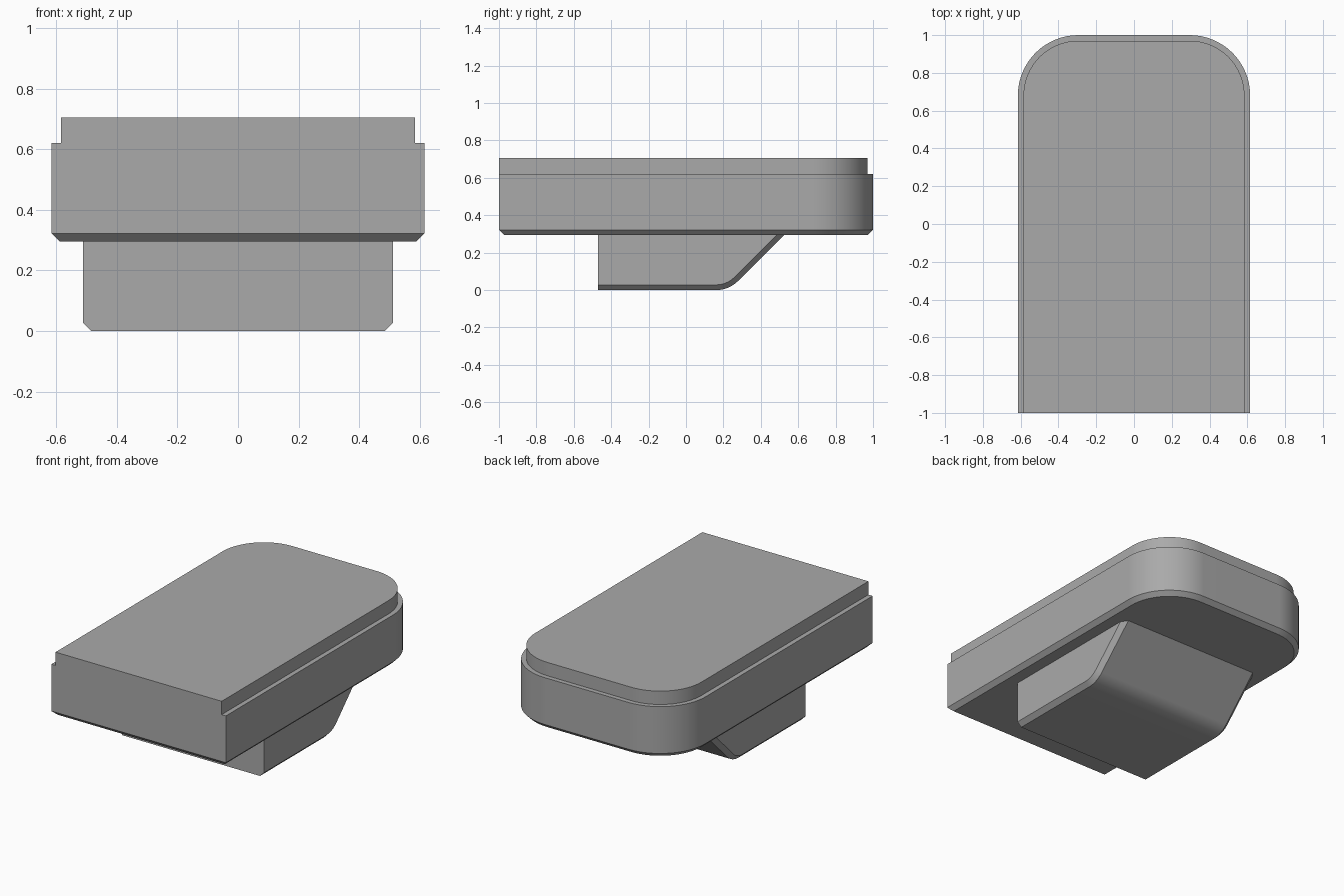
import bpy, bmesh, math

if "Cube" in bpy.data.objects:
    bpy.data.objects.remove(bpy.data.objects["Cube"], do_unlink=True)

grey = bpy.data.materials.new("plain grey")
grey.use_nodes = True
grey.diffuse_color = (0.4, 0.4, 0.4, 1)
grey.node_tree.nodes["Principled BSDF"].inputs["Base Color"].default_value = (0.4, 0.4, 0.4, 1)


def arc(cx, cy, r, start, end, steps):
    """Points along an arc, angles in degrees."""
    angles = [math.radians(start + (end - start) * i / steps) for i in range(steps + 1)]
    return [(cx + r * math.cos(a), cy + r * math.sin(a)) for a in angles]


def loft(bm, rings, skip=()):
    """Bridge closed rings of vertices, leaving out the (level, side) pairs in skip."""
    for level, (a, b) in enumerate(zip(rings, rings[1:])):
        n = len(a)
        for i in range(n):
            if (level, i) not in skip:
                j = (i + 1) % n
                bm.faces.new((a[i], a[j], b[j], b[i]))
    bm.faces.new(rings[0])
    bm.faces.new(rings[-1])


def finish(bm, name):
    bmesh.ops.recalc_face_normals(bm, faces=bm.faces)
    mesh = bpy.data.meshes.new(name)
    bm.to_mesh(mesh)
    bm.free()
    mesh.materials.append(grey)
    obj = bpy.data.objects.new(name, mesh)
    bpy.context.collection.objects.link(obj)
    bpy.ops.object.select_all(action="DESELECT")
    obj.select_set(True)
    bpy.context.view_layer.objects.active = obj
    bpy.ops.object.shade_smooth_by_angle(angle=math.radians(30))
    # Keep the large faces flat beside the rounded corners
    weighted = obj.modifiers.new("flat faces", "WEIGHTED_NORMAL")
    weighted.keep_sharp = True


# Body: rounded back corners, chamfered underside, stepped top, flush front
HALF_WIDTH, RADIUS, CHAMFER, STEP = 0.615, 0.32, 0.027, 0.03


def body_ring(bm, z, inset, front):
    w, r = HALF_WIDTH - inset, RADIUS - inset
    cx, cy = HALF_WIDTH - RADIUS, 1 - RADIUS
    outline = [(-w, front), (w, front)]
    outline += arc(cx, cy, r, 0, 90, 16) + arc(-cx, cy, r, 90, 180, 16)
    return [bm.verts.new((x, y, z)) for x, y in outline]


bm = bmesh.new()
levels = [(0.295, CHAMFER, CHAMFER - 1), (0.295 + CHAMFER, 0, -1),
          (0.62, 0, -1), (0.62, STEP, -1), (0.705, STEP, -1)]
rings = [body_ring(bm, *level) for level in levels]
loft(bm, rings, skip={(1, 0), (2, 0), (3, 0)})
upright = rings[1:]
bm.faces.new([r[0] for r in upright] + [r[1] for r in reversed(upright)])
finish(bm, "body")

# Foot: side profile with a rounded 45 degree slope, chamfered along both sides
BEND, TOP, FRONT, BEVEL = 0.165, 0.295, -0.47, 0.028
bend_y = 0.23 - BEND * math.tan(math.radians(22.5))


def foot_ring(bm, x, inset):
    bend = arc(bend_y, BEND, BEND - inset, -90, -45, 12)
    y, z = bend[-1]
    profile = [(FRONT, TOP), (FRONT, inset)] + bend + [(y + TOP - z, TOP)]
    return [bm.verts.new((x, py, pz)) for py, pz in profile]


bm = bmesh.new()
sections = [(-0.512, BEVEL), (-0.512 + BEVEL, 0), (0.512 - BEVEL, 0), (0.512, BEVEL)]
rings = [foot_ring(bm, *section) for section in sections]
loft(bm, rings, skip={(0, 0), (1, 0), (2, 0)})
bm.faces.new([r[0] for r in rings] + [r[1] for r in reversed(rings)])
finish(bm, "foot")
